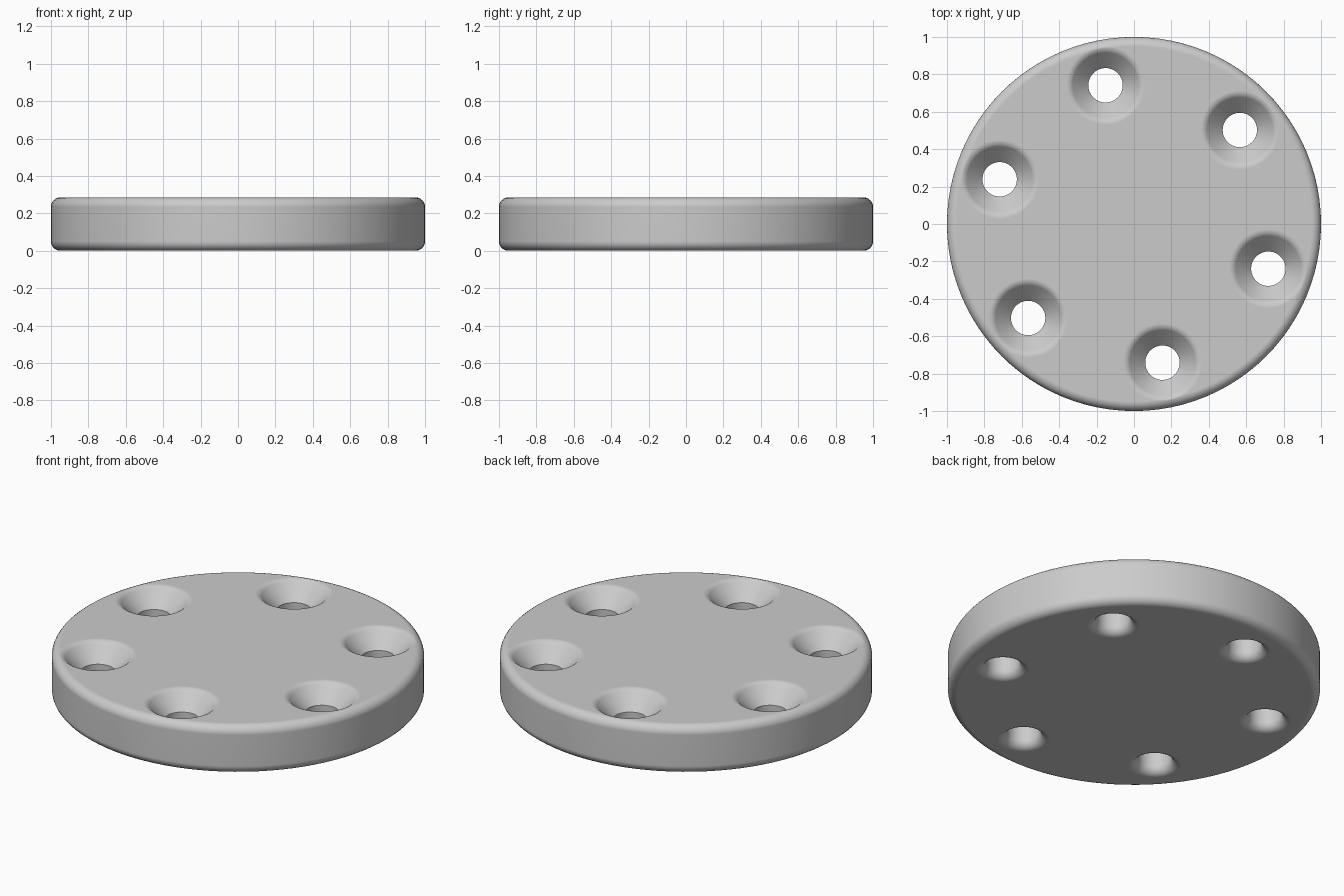
import bpy, bmesh
from math import sin, cos, pi, radians, tan

HEIGHT = 0.285
ROUND = 0.05          # edge rounding radius
HOLE_R, SINK_R = 0.092, 0.19
HOLE_RING = 0.757
FIRST_ANGLE = -18.4
COUNT = 6

cube = bpy.data.objects.get("Cube")
if cube:
    bpy.data.objects.remove(cube, do_unlink=True)

grey = bpy.data.materials.new("plain grey")
grey.use_nodes = True
colour = (0.6, 0.6, 0.6, 1)
grey.diffuse_color = colour
grey.node_tree.nodes["Principled BSDF"].inputs["Base Color"].default_value = colour


def arc(cr, cz, start, end, steps=6):
    """Points of a rounding in the radius/height plane, angles in degrees."""
    angles = [radians(start + (end - start) * i / steps) for i in range(steps + 1)]
    return [(cr + ROUND * cos(a), cz + ROUND * sin(a)) for a in angles]


def lathe(bm, profile, segments, cx=0, cy=0):
    """Closed solid of revolution from a bottom-to-top profile."""
    rings = []
    for r, z in profile:
        rings.append([bm.verts.new((cx + r * cos(2 * pi * i / segments),
                                    cy + r * sin(2 * pi * i / segments), z))
                      for i in range(segments)])
    for low, high in zip(rings, rings[1:]):
        for i in range(segments):
            j = (i + 1) % segments
            bm.faces.new((low[i], low[j], high[j], high[i]))
    bm.faces.new(rings[0][::-1])
    bm.faces.new(rings[-1])


def finish(bm, name):
    mesh = bpy.data.meshes.new(name)
    bm.to_mesh(mesh)
    bm.free()
    mesh.materials.append(grey)
    obj = bpy.data.objects.new(name, mesh)
    bpy.context.collection.objects.link(obj)
    return obj


# Disc with rounded rims
bm = bmesh.new()
lathe(bm, arc(1 - ROUND, ROUND, -90, 0) + arc(1 - ROUND, HEIGHT - ROUND, 0, 90), 96)
disc = finish(bm, "disc")

# Countersunk screw holes with rounded mouths
sink_out = SINK_R + ROUND * tan(pi / 8)
sink_depth = SINK_R - HOLE_R
hole = [(HOLE_R + ROUND, -0.1)]
hole += arc(HOLE_R + ROUND, ROUND, 270, 180)
hole += [(HOLE_R, HEIGHT - sink_depth)]
hole += arc(sink_out, HEIGHT - ROUND, 135, 90)
hole += [(sink_out, HEIGHT + 0.1)]
bm = bmesh.new()
for k in range(COUNT):
    a = radians(FIRST_ANGLE + k * 360 / COUNT)
    lathe(bm, hole, 48, HOLE_RING * cos(a), HOLE_RING * sin(a))
cutter = finish(bm, "hole_cutter")

cut = disc.modifiers.new("screw holes", 'BOOLEAN')
cut.operation = 'DIFFERENCE'
cut.solver = 'EXACT'
cut.object = cutter

bpy.ops.object.select_all(action='DESELECT')
disc.select_set(True)
bpy.context.view_layer.objects.active = disc
bpy.ops.object.modifier_apply(modifier=cut.name)
bpy.data.objects.remove(cutter, do_unlink=True)

# Soft shading that keeps the flat faces flat
bpy.ops.object.shade_smooth_by_angle(angle=radians(30))
weighted = disc.modifiers.new("flat faces", 'WEIGHTED_NORMAL')
weighted.keep_sharp = True
